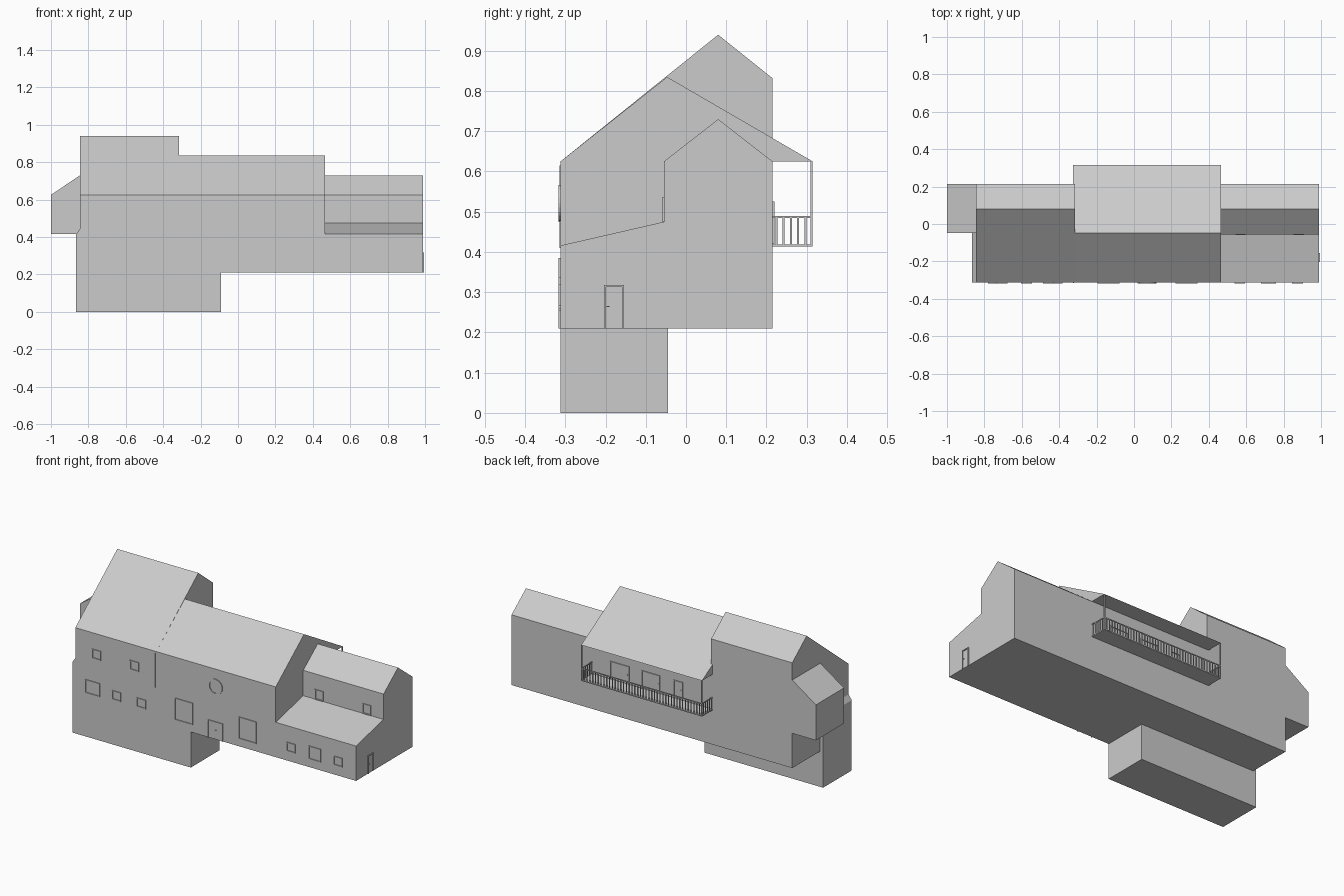
import bpy, bmesh, math
from mathutils import Vector

if "Cube" in bpy.data.objects:
    bpy.data.objects.remove(bpy.data.objects["Cube"])

grey = bpy.data.materials.new("plain_grey")
grey.diffuse_color = (0.6, 0.6, 0.6, 1)
grey.use_nodes = True
grey.node_tree.nodes["Principled BSDF"].inputs["Base Color"].default_value = grey.diffuse_color


def finish(bm, name):
    bmesh.ops.recalc_face_normals(bm, faces=bm.faces)
    me = bpy.data.meshes.new(name)
    bm.to_mesh(me)
    bm.free()
    me.materials.append(grey)
    ob = bpy.data.objects.new(name, me)
    bpy.context.collection.objects.link(ob)
    return ob


def extrude(name, profile, axis, a, b):
    """Extrude a 2D profile: axis 'x' takes (y, z) points, axis 'y' takes (x, z)."""
    bm = bmesh.new()
    place = (lambda p: (a, p[0], p[1])) if axis == "x" else (lambda p: (p[0], a, p[1]))
    face = bm.faces.new([bm.verts.new(place(p)) for p in profile])
    res = bmesh.ops.extrude_face_region(bm, geom=[face])
    step = Vector((b - a, 0, 0)) if axis == "x" else Vector((0, b - a, 0))
    bmesh.ops.translate(bm, vec=step, verts=[g for g in res["geom"] if isinstance(g, bmesh.types.BMVert)])
    return finish(bm, name)


def add_box(bm, x0, x1, y0, y1, z0, z1):
    vs = bmesh.ops.create_cube(bm, size=1)["verts"]
    for v in vs:
        v.co = ((x0 + x1) / 2 + v.co.x * (x1 - x0),
                (y0 + y1) / 2 + v.co.y * (y1 - y0),
                (z0 + z1) / 2 + v.co.z * (z1 - z0))


def frame(name, axis, wall, out, a0, a1, z0, z1, door=False, middle=False):
    """Thin raised frame on a wall; axis is the wall's horizontal direction."""
    w, d = 0.005, 0.005 * out
    bm = bmesh.new()
    bars = [(a0, a0 + w, z0, z1), (a1 - w, a1, z0, z1), (a0 + w, a1 - w, z1 - w, z1)]
    if door:
        zh = z0 + 0.053
        hx = (a0 + a1) / 2 if middle else a0 + w + 0.002
        bars.append((hx, hx + 0.007, zh, zh + 0.003))
    else:
        bars.append((a0 + w, a1 - w, z0, z0 + w))
    for p, q, r, s in bars:
        lo, hi = sorted((wall, wall + d))
        if axis == "x":
            add_box(bm, p, q, lo, hi, r, s)
        else:
            add_box(bm, lo, hi, p, q, r, s)
    return finish(bm, name)


F, B = -0.312, 0.215   # front and back wall planes

# Main volumes
extrude("tall_wing", [(F, .21), (B, .21), (B, .832), (.08, .94), (F, .625)], "x", -.845, -.315)
extrude("middle_wing", [(F, .21), (B, .21), (B, .625), (.315, .625), (-.047, .835), (F, .625)],
        "x", -.315, .465)
extrude("right_wing", [(F, .21), (B, .21), (B, .625), (.08, .73), (-.055, .625), (-.055, .475), (F, .416)],
        "x", .465, .99)
extrude("basement", [(-.865, 0), (-.09, 0), (-.09, .21), (-.845, .21), (-.845, .445), (-.865, .415)],
        "y", F, -.045)
extrude("side_bay", [(-1, .415), (-.845, .415), (-.845, .73), (-1, .625)], "y", -.047, B)
extrude("eave_end", [(B, .625), (.315, .625), (B, .683)], "x", -.325, -.315)

# Front windows
for i, (a, b, lo, hi) in enumerate([
        (-.735, -.676, .475, .53), (-.487, -.429, .475, .53),
        (-.78, -.685, .258, .338), (-.605, -.546, .267, .32), (-.442, -.383, .267, .32),
        (-.194, -.077, .255, .385), (.223, .34, .255, .385),
        (.538, .594, .267, .32), (.68, .76, .258, .336), (.845, .903, .267, .32)]):
    frame(f"front_window_{i + 1}", "x", F, -1, a, b, lo, hi)
for i, a in enumerate((.542, .853)):
    frame(f"upper_right_window_{i + 1}", "x", -.055, -1, a, a + .055, .476, .535)

# Doors
frame("front_door", "x", F, -1, .02, .12, .21, .315, door=True, middle=True)
frame("side_door", "y", .99, 1, -.204, -.154, .21, .318, door=True)
for i, (a, b) in enumerate([(.22, .345), (.02, .14), (-.13, -.07)]):
    frame(f"balcony_door_{i + 1}", "x", B, 1, a, b, .42, .525, door=True)

# Round window: thin ring
bm = bmesh.new()
n, rings = 24, []
for r, y in ((.039, F), (.039, F - .005), (.045, F - .005), (.045, F)):
    rings.append([bm.verts.new((.073 + r * math.cos(2 * math.pi * k / n), y,
                                .522 + r * math.sin(2 * math.pi * k / n))) for k in range(n)])
for j in range(4):
    p, q = rings[j], rings[(j + 1) % 4]
    for k in range(n):
        bm.faces.new((p[k], p[(k + 1) % n], q[(k + 1) % n], q[k]))
finish(bm, "round_window")

# Drainpipe at the join of the wings
bm = bmesh.new()
add_box(bm, -.326, -.322, F - .003, F, .41, .615)
finish(bm, "drainpipe")

# Balcony floor and end posts
x0, x1, y1 = -.325, .465, .315
bm = bmesh.new()
add_box(bm, x0, x1, B, y1, .413, .419)
finish(bm, "balcony_floor")
bm = bmesh.new()
for x in (x0, x1 - .006):
    add_box(bm, x, x + .006, y1 - .006, y1, .419, .625)
finish(bm, "balcony_posts")

# Balcony railing: handrails and pickets on three sides
bm = bmesh.new()
add_box(bm, x0 + .006, x1 - .006, y1 - .005, y1, .485, .49)
for x in (x0, x1 - .005):
    add_box(bm, x, x + .005, B, y1 - .006, .485, .49)
    for k in range(5):
        y = .222 + k * .018
        add_box(bm, x, x + .004, y, y + .005, .419, .485)
for k in range(1, 43):
    x = x0 + k * (x1 - x0) / 43
    add_box(bm, x - .0025, x + .0025, y1 - .005, y1 - .001, .419, .485)
finish(bm, "balcony_railing")
